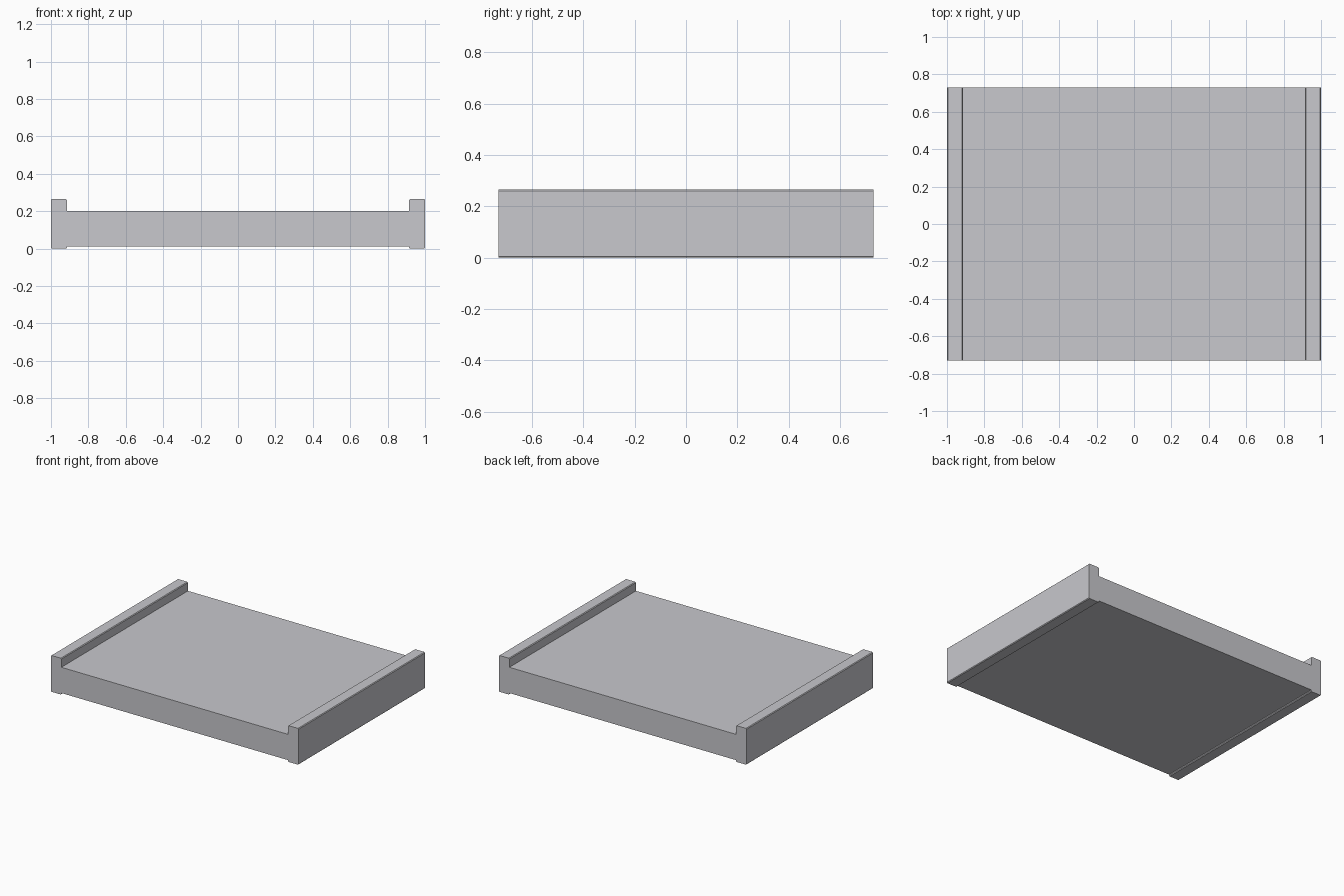
import bpy, bmesh

if "Cube" in bpy.data.objects:
    bpy.data.objects.remove(bpy.data.objects["Cube"])

HALF_Y = 0.73

mat = bpy.data.materials.new("light grey")
mat.diffuse_color = (0.58, 0.58, 0.61, 1)
mat.use_nodes = True
mat.node_tree.nodes["Principled BSDF"].inputs["Base Color"].default_value = mat.diffuse_color

# Half cross-section (x, z): raised side rail with softened corners, flat deck
b = 0.005
half = [(0.915, 0.012), (0.915, b), (0.915 + b, 0.0), (1 - b, 0.0), (1.0, b),
        (1.0, 0.265 - b), (1 - b, 0.265), (0.915 + b, 0.265),
        (0.915, 0.265 - b), (0.915, 0.2)]
profile = half + [(-x, z) for x, z in reversed(half)]

# Tray: profile extruded from front to back
bm = bmesh.new()
face = bm.faces.new([bm.verts.new((x, -HALF_Y, z)) for x, z in profile])
ext = bmesh.ops.extrude_face_region(bm, geom=[face])
verts = [v for v in ext["geom"] if isinstance(v, bmesh.types.BMVert)]
bmesh.ops.translate(bm, vec=(0, 2 * HALF_Y, 0), verts=verts)
if not face.is_valid or len([f for f in bm.faces if all(abs(v.co.y + HALF_Y) < 1e-5 for v in f.verts)]) == 0:
    bmesh.ops.holes_fill(bm, edges=[e for e in bm.edges if e.is_boundary], sides=0)
bmesh.ops.recalc_face_normals(bm, faces=bm.faces)

mesh = bpy.data.meshes.new("railed_tray")
bm.to_mesh(mesh)
bm.free()
mesh.materials.append(mat)
tray = bpy.data.objects.new("railed_tray", mesh)
bpy.context.collection.objects.link(tray)
